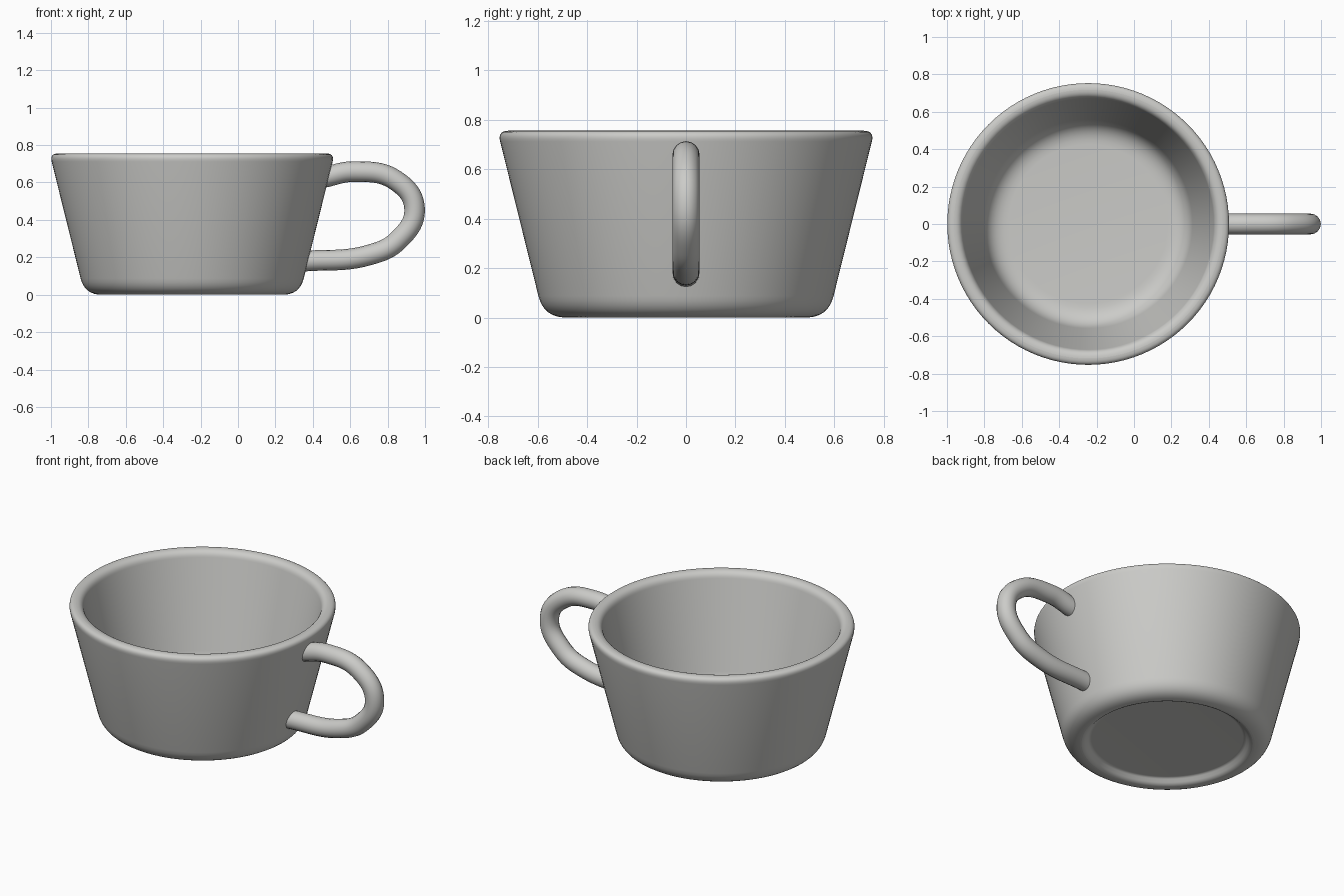
import bpy, bmesh, math
from mathutils import Vector

cube = bpy.data.objects.get("Cube")
if cube:
    bpy.data.objects.remove(cube)

CENTRE_X = -0.245

# Single ceramic colour
glaze = bpy.data.materials.new("light grey ceramic")
glaze.use_nodes = True
colour = (0.6, 0.6, 0.58, 1)
glaze.diffuse_color = colour
glaze.node_tree.nodes["Principled BSDF"].inputs["Base Color"].default_value = colour


def rounded(corners, steps=8):
    """Turn (radius, height, cut) corners into a profile with curved corners."""
    pts = [Vector(c[:2]) for c in corners]
    out = [pts[0]]
    for i in range(1, len(pts) - 1):
        p, cut = pts[i], corners[i][2]
        a = p + (pts[i - 1] - p).normalized() * cut
        b = p + (pts[i + 1] - p).normalized() * cut
        for k in range(steps + 1):
            t = k / steps
            out.append(a * (1 - t) ** 2 + p * 2 * t * (1 - t) + b * t ** 2)
    return out + [pts[-1]]


def finish(obj, angle):
    bpy.ops.object.select_all(action='DESELECT')
    obj.select_set(True)
    bpy.context.view_layer.objects.active = obj
    bpy.ops.object.shade_smooth_by_angle(angle=math.radians(angle))


# Cup body: underside recess, foot, outer wall, rim, inner wall, floor
profile = rounded([
    (0, 0.035, 0), (0.44, 0.035, 0.012), (0.475, 0, 0.02), (0.575, 0, 0.09),
    (0.762, 0.755, 0.045), (0.68, 0.755, 0.04), (0.535, 0.08, 0.11), (0, 0.08, 0)])
bm = bmesh.new()
verts = [bm.verts.new((p.x, 0, p.y)) for p in profile]
edges = [bm.edges.new(pair) for pair in zip(verts, verts[1:])]
bmesh.ops.spin(bm, geom=verts + edges, cent=(0, 0, 0), axis=(0, 0, 1),
               angle=math.tau, steps=96, use_duplicate=False)
bmesh.ops.remove_doubles(bm, verts=bm.verts, dist=0.0002)
bmesh.ops.recalc_face_normals(bm, faces=bm.faces)
mesh = bpy.data.meshes.new("cup_body")
bm.to_mesh(mesh)
bm.free()
body = bpy.data.objects.new("cup_body", mesh)
body.location.x = CENTRE_X
mesh.materials.append(glaze)
bpy.context.collection.objects.link(body)
finish(body, 40)

# Handle: round tube whose ends sit inside the wall
path = [(0.45, 0.625), (0.62, 0.658), (0.845, 0.61), (0.944, 0.46),
        (0.855, 0.29), (0.70, 0.212), (0.34, 0.178)]
curve = bpy.data.curves.new("handle", 'CURVE')
curve.dimensions = '3D'
curve.bevel_depth = 0.055
curve.bevel_resolution = 6
curve.use_fill_caps = True
curve.resolution_u = 12
spline = curve.splines.new('BEZIER')
spline.bezier_points.add(len(path) - 1)
for point, (x, z) in zip(spline.bezier_points, path):
    point.co = (x, 0, z)
    point.handle_left_type = point.handle_right_type = 'AUTO'
curve.materials.append(glaze)
handle = bpy.data.objects.new("handle", curve)
bpy.context.collection.objects.link(handle)
bpy.ops.object.select_all(action='DESELECT')
handle.select_set(True)
bpy.context.view_layer.objects.active = handle
bpy.ops.object.convert(target='MESH')
finish(bpy.context.object, 50)
